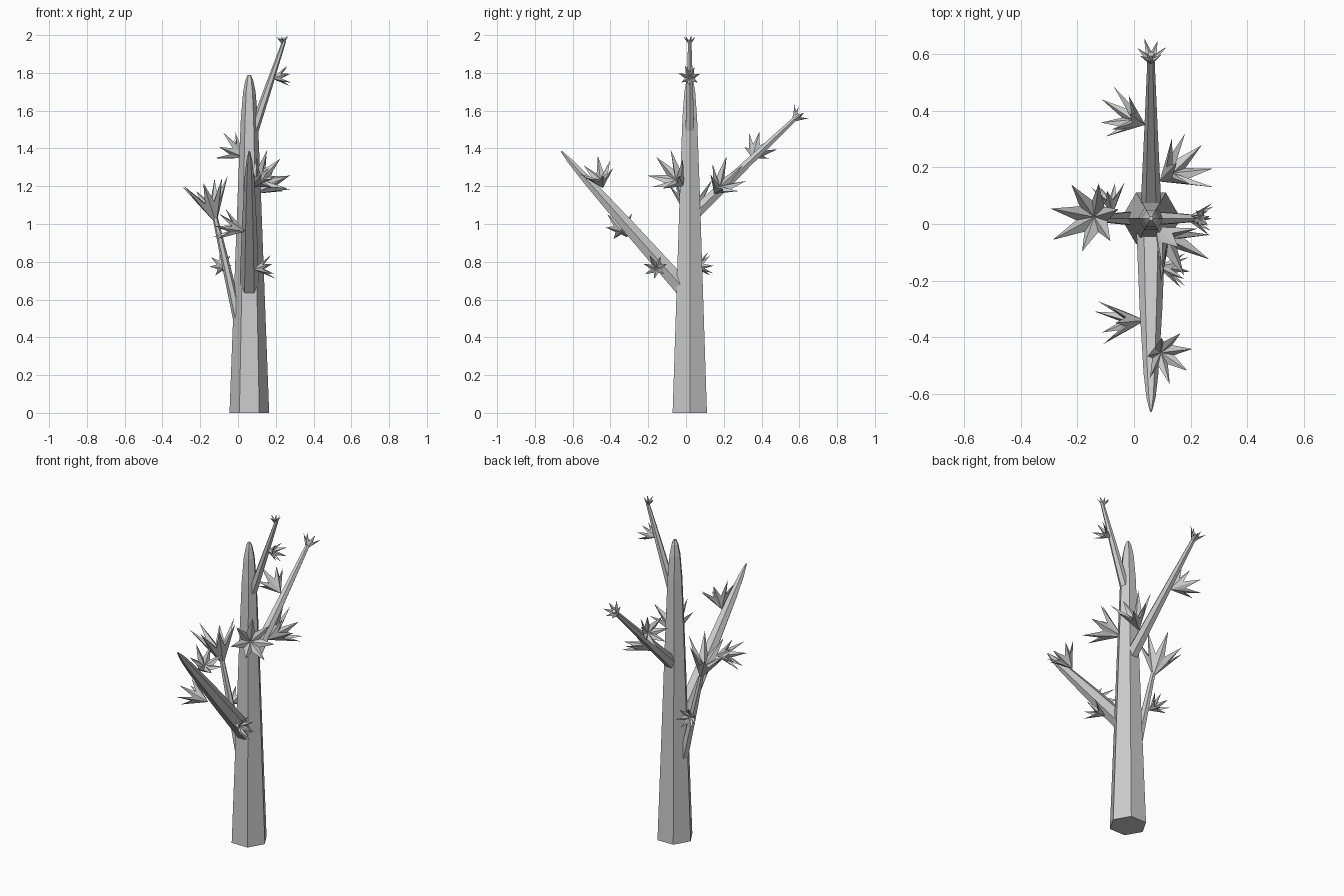
import bpy, bmesh, math, random
from mathutils import Vector

if "Cube" in bpy.data.objects:
    bpy.data.objects.remove(bpy.data.objects["Cube"])

random.seed(4)


def finish(bm, name):
    bmesh.ops.recalc_face_normals(bm, faces=bm.faces)
    me = bpy.data.meshes.new(name)
    bm.to_mesh(me)
    bm.free()
    ob = bpy.data.objects.new(name, me)
    bpy.context.collection.objects.link(ob)
    return ob


def frame(axis):
    w = Vector(axis).normalized()
    ref = Vector((1, 0, 0)) if abs(w.x) < 0.8 else Vector((0, 1, 0))
    u = (ref - w * ref.dot(w)).normalized()
    return u, w.cross(u), w


def limb(name, start, end, profile):
    """Six-sided tapered limb; profile = (fraction along, radius)."""
    a, b = Vector(start), Vector(end)
    u, v, w = frame(b - a)
    bm = bmesh.new()
    rings = []
    for t, r in profile:
        c = a.lerp(b, t)
        rings.append([bm.verts.new(c + u * r * math.cos(k * math.pi / 3)
                                   + v * r * math.sin(k * math.pi / 3)) for k in range(6)])
    for lo, hi in zip(rings, rings[1:]):
        for k in range(6):
            n = (k + 1) % 6
            bm.faces.new((lo[k], lo[n], hi[n], hi[k]))
    bm.faces.new(rings[0])
    bm.faces.new(rings[-1])
    return finish(bm, name)


def leaf_cluster(name, base, axis, length, radius, points=7):
    """Star-shaped cup of pointed leaves opening along the axis."""
    base = Vector(base)
    u, v, w = frame(axis)
    bm = bmesh.new()
    root = bm.verts.new(base)
    heart = bm.verts.new(base + w * length * 0.38)
    rim = []
    for k in range(points * 2):
        ang = math.pi * k / points + 0.2
        if k % 2 == 0:
            r = radius * random.uniform(0.88, 1.05)
            h = length * random.uniform(0.82, 1.05)
        else:
            r, h = radius * 0.45, length * 0.5
        rim.append(bm.verts.new(base + w * h + (u * math.cos(ang) + v * math.sin(ang)) * r))
    for k in range(len(rim)):
        n = (k + 1) % len(rim)
        bm.faces.new((root, rim[n], rim[k]))
        bm.faces.new((heart, rim[k], rim[n]))
    return finish(bm, name)


# Trunk
limb("trunk", (0.06, 0.02, 0), (0.06, 0.02, 1.79),
     [(0, 0.105), (0.34, 0.082), (0.67, 0.06), (0.87, 0.045), (0.95, 0.033), (0.985, 0.02), (1, 0.008)])

# Branches
limb("front_branch", (0.06, -0.005, 0.65), (0.06, -0.66, 1.385),
     [(0, 0.052), (0.45, 0.04), (0.8, 0.026), (0.93, 0.016), (1, 0.004)])
limb("back_branch", (0.06, 0.05, 1.06), (0.06, 0.60, 1.58),
     [(0, 0.037), (0.5, 0.024), (1, 0.012)])
limb("left_branch", (0.005, 0.02, 0.48), (-0.12, 0.02, 1.03),
     [(0, 0.028), (0.5, 0.022), (1, 0.014)])
limb("top_branch", (0.085, 0.02, 1.50), (0.245, 0.02, 1.97),
     [(0, 0.026), (0.5, 0.019), (1, 0.01)])

# Leaf clusters: base, direction, length, radius
clusters = [
    ((0.07, -0.44, 1.19), (0.45, -0.25, 0.8), 0.14, 0.10),
    ((0.04, -0.34, 0.96), (-0.9, -0.05, 0.25), 0.16, 0.085),
    ((0.08, -0.15, 0.76), (1, -0.15, 0.15), 0.11, 0.065),
    ((-0.075, 0.035, 0.77), (-0.2, 1, 0.2), 0.11, 0.065),
    ((0.075, -0.01, 1.20), (0.62, -0.6, 0.48), 0.19, 0.125),
    ((0.09, 0.15, 1.16), (0.65, 0.42, 0.55), 0.18, 0.115),
    ((0.04, 0.35, 1.35), (-0.75, 0.3, 0.45), 0.15, 0.095),
    ((0.06, 0.56, 1.54), (0, 0.7, 0.7), 0.09, 0.055),
    ((0.18, 0.02, 1.77), (1, 0, 0.15), 0.095, 0.06),
    ((0.237, 0.02, 1.945), (-0.1, 0, 1), 0.052, 0.035),
    ((-0.115, 0.025, 1.0), (-0.3, 0, 1), 0.235, 0.13),
]
for i, c in enumerate(clusters):
    leaf_cluster(f"leaf_cluster_{i + 1}", *c)
